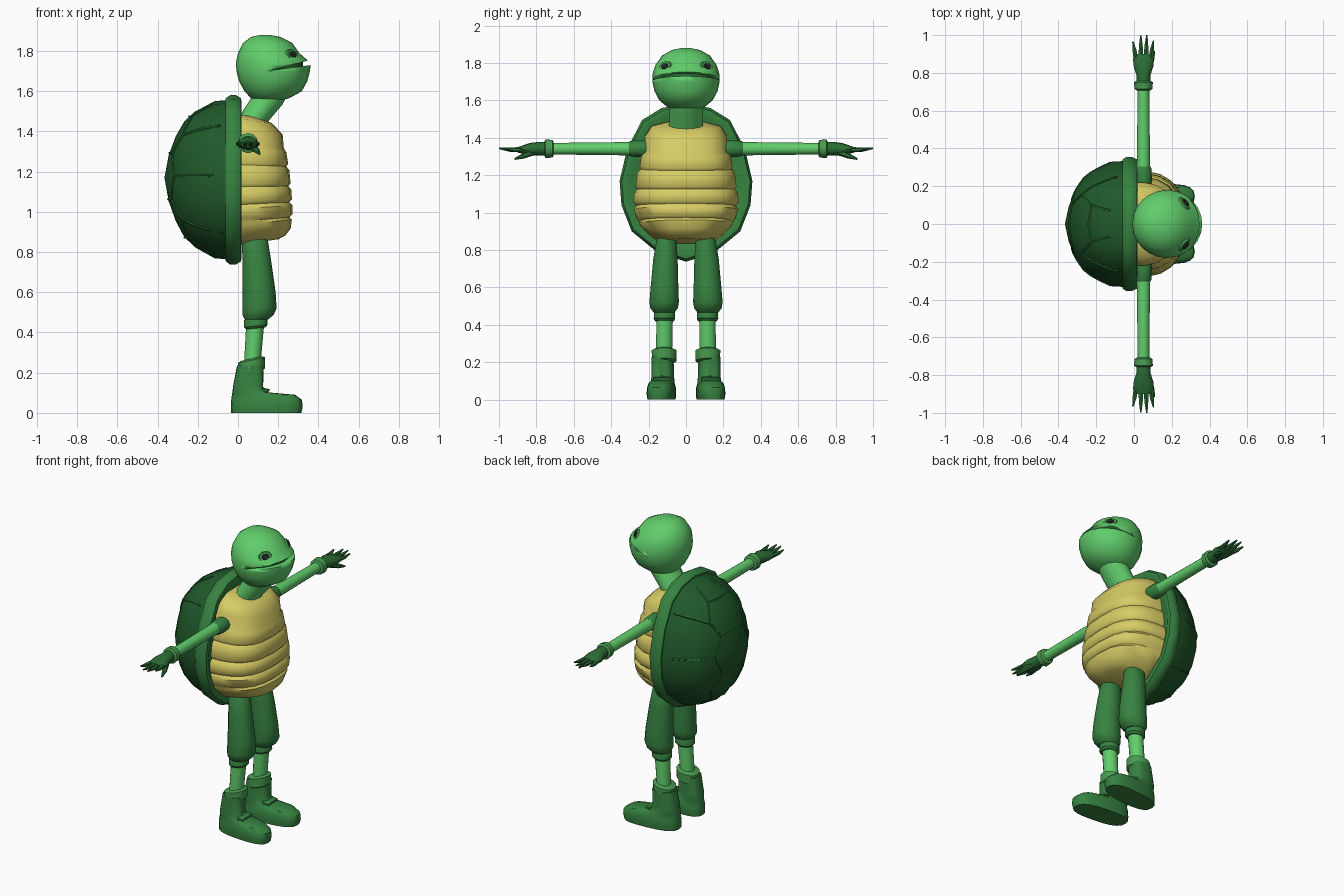
import bpy, bmesh, math
from mathutils import Vector as V

if "Cube" in bpy.data.objects:
    bpy.data.objects.remove(bpy.data.objects["Cube"])


def material(name, rgb):
    m = bpy.data.materials.new(name)
    m.diffuse_color = (*rgb, 1)
    m.use_nodes = True
    m.node_tree.nodes["Principled BSDF"].inputs["Base Color"].default_value = m.diffuse_color
    return m


SKIN = material("light green skin", (0.12, 0.62, 0.15))
CLOTH = material("mid green", (0.038, 0.225, 0.053))
TRIM = material("trim green", (0.065, 0.33, 0.08))
SHELL = material("dark shell green", (0.014, 0.10, 0.023))
SEAM = material("shell seam green", (0.02, 0.15, 0.035))
GLOVE = material("glove green", (0.024, 0.15, 0.035))
BELLY = material("belly yellow", (0.68, 0.60, 0.13))
DARK = material("eye black", (0.02, 0.02, 0.024))


def build(name, lofts, mat, mirror=False, angle=40):
    """Skin each list of rings into a closed solid; optional copy across y."""
    bm = bmesh.new()
    for rings in lofts:
        vs = [[bm.verts.new(p) for p in r] for r in rings]
        n = len(vs[0])
        for a, b in zip(vs, vs[1:]):
            for i in range(n):
                j = (i + 1) % n
                bm.faces.new((a[i], a[j], b[j], b[i]))
        bm.faces.new(vs[0])
        bm.faces.new(vs[-1])
    bmesh.ops.recalc_face_normals(bm, faces=bm.faces[:])
    me = bpy.data.meshes.new(name)
    bm.to_mesh(me)
    bm.free()
    me.materials.append(mat)
    me.shade_smooth()
    me.set_sharp_from_angle(angle=math.radians(angle))
    ob = bpy.data.objects.new(name, me)
    bpy.context.collection.objects.link(ob)
    if mirror:
        mod = ob.modifiers.new("mirror", "MIRROR")
        mod.use_axis = (False, True, False)
        mod.use_mirror_merge = False
    return ob


def ring(c, u, v, n=14, p=2.0):
    """Superellipse ring about c with half-axes u and v."""
    out = []
    for i in range(n):
        a = 2 * math.pi * i / n
        f = [math.copysign(abs(t) ** (2 / p), t) for t in (math.cos(a), math.sin(a))]
        out.append(V(c) + V(u) * f[0] + V(v) * f[1])
    return out


def flat(z, cx, cy, rx, ry, tilt=0.0, n=14, p=2.0):
    """Horizontal ring, optionally tilted so the front is higher."""
    return ring((cx, cy, z), (rx, 0, rx * tilt), (0, ry, 0), n, p)


def tube(path, radii, n=6, ref=(1, 0, 0)):
    pts, rings = [V(p) for p in path], []
    for i, p in enumerate(pts):
        t = (pts[min(i + 1, len(pts) - 1)] - pts[max(i - 1, 0)]).normalized()
        u = t.cross(V(ref)).normalized()
        r = radii[i] if isinstance(radii, (list, tuple)) else radii
        rings.append(ring(p, u * r, t.cross(u) * r, n))
    return rings


# ---- shell: egg outline in y,z about ZC, shared by rim, dome and seams
ZC = 1.17
half = [(0, 1.58), (.13, 1.56), (.235, 1.495), (.315, 1.34), (.355, 1.17),
        (.345, 1.04), (.29, .9), (.15, .785), (0, .738)]
outline = [(y, z - ZC) for y, z in half] + [(-y, z - ZC) for y, z in half[-2:0:-1]]
dome = [(.94, -.04), (.93, -.115), (.8, -.215), (.68, -.268), (.5, -.31),
        (.27, -.345), (.01, -.365)]


def section(s, x):
    return [V((x, y * s, ZC + z * s)) for y, z in outline]


build("shell_rim", [[section(s, x) for s, x in (
    (.82, 0), (.9, .018), (.965, .015), (1, -.01), (1, -.04), (.96, -.062), (.88, -.062))]], CLOTH)
build("shell_dome", [[section(s, x) for s, x in dome]], SHELL)


def on_dome(y, z):
    """Point of the dome surface behind a given y,z."""
    p = V((y, z - ZC))
    s = 0
    for a, b in zip(outline, outline[1:] + outline[:1]):
        a, e = V(a), V(b) - V(a)
        k = p.cross(e)
        if abs(k) > 1e-9 and a.cross(e) / k > 0 and -1e-6 <= a.cross(p) / k <= 1 + 1e-6:
            s = k / a.cross(e)
    for (s0, x0), (s1, x1) in zip(dome, dome[1:]):
        if s1 <= s <= s0:
            return V((x0 + (x1 - x0) * (s0 - s) / (s0 - s1), y, z))
    return V((dome[-1][1] if s < .1 else -.09, y, z))


def seam(a, b):
    steps = 6
    return tube([on_dome(*V(a).lerp(V(b), i / steps)) for i in range(steps + 1)], .0065, 5)


zig = [(.07, 1.535), (.10, 1.47), (.155, 1.38), (.105, 1.29), (.16, 1.175),
       (.105, 1.06), (.15, .97), (.09, .87), (.05, .80)]
spokes = [((.155, 1.38), (.25, 1.43)), ((.16, 1.175), (.325, 1.18)), ((.15, .97), (.25, .90))]
seams = []
for sy in (1, -1):
    for a, b in list(zip(zig, zig[1:])) + spokes:
        seams.append(seam((a[0] * sy, a[1]), (b[0] * sy, b[1])))
for i in (1, 3, 5, 7):
    seams.append(seam((-zig[i][0], zig[i][1] + .003), (zig[i][0], zig[i][1] + .003)))
build("shell_seams", seams, SEAM)

# ---- banded belly, flat at the back where it meets the shell
bands = [(1.485, .09, .10), (1.465, .17, .185), (1.41, .222, .222), (1.335, .228, .222),
         (1.315, .24, .24), (1.25, .25, .25), (1.235, .24, .245), (1.215, .255, .262),
         (1.14, .262, .272), (1.125, .25, .262), (1.105, .266, .28), (1.05, .268, .283),
         (1.035, .255, .268), (1.015, .272, .28), (.965, .272, .265), (.95, .256, .25),
         (.935, .268, .25), (.885, .262, .205), (.85, .235, .16), (.835, .2, .12)]
torso = []
for z, rx, ry in bands:
    r = flat(z, 0, 0, rx, ry, n=22, p=2.7)
    for q in r:
        q.x = q.x if q.x > 0 else q.x * .1
        q.z -= .45 * (z - 1.15) * q.x
    torso.append(r)
build("belly", [torso], BELLY, angle=50)

# ---- neck and head
build("neck", [[ring((x, 0, z), (r, 0, -.4 * r), (0, ry, 0)) for x, z, r, ry in (
    (.05, 1.40, .065, .095), (.09, 1.48, .064, .092), (.15, 1.56, .07, .09), (.18, 1.62, .07, .09))]], SKIN)

levels = [(1.88, .11, .16, .025), (1.87, .065, .21, .075), (1.84, .025, .27, .128),
          (1.79, 0, .305, .163), (1.755, -.008, .345, .175), (1.735, -.01, .362, .18),
          (1.70, -.008, .358, .18), (1.65, .005, .345, .169), (1.6, .032, .318, .142),
          (1.565, .065, .255, .1), (1.55, .1, .2, .055)]
head = build("head", [[flat(z, (b + f) / 2, 0, (f - b) / 2, ry, n=24) for z, b, f, ry in levels]], SKIN)

wedge = [(.165, 1.703), (.42, 1.738), (.42, 1.772)]
cutter = build("mouth_cutter", [[[V((x, y, z)) for x, z in wedge] for y in (-.3, .3)]], SKIN)
cutter.hide_render = True
cutter.display_type = "WIRE"
cut = head.modifiers.new("mouth", "BOOLEAN")
cut.operation = "DIFFERENCE"
cut.object = cutter
build("mouth_interior", [[flat(z, .165, 0, .158, .158, n=20) for z in (1.69, 1.765)]], GLOVE)

# eyes: a flat patch with a dark plate on it
nrm = V((.7, .59, .4)).normalized()
side = nrm.cross(V((0, 0, 1))).normalized()
up = side.cross(nrm)
spot = V((.271, .112, 1.781))


def disc(r, d0, d1, n):
    return [ring(spot + nrm * d, side * r * k, up * r * k * .8, n) for d, k in ((d0, 1), (d1, .85))]


build("eye_patch", [disc(.044, -.012, .003, 12)], TRIM, True)
build("eye", [disc(.024, .002, .010, 6)], DARK, True)

# ---- arms, built at +y and mirrored
AX, AZ = .05, 1.342


def arm(*rows):
    return [ring((AX, y, AZ), (r, 0, 0), (0, 0, r), 12) for y, r in rows]


build("sleeve", [arm((.19, .04), (.235, .045), (.295, .042), (.305, .036))], CLOTH, True)
build("arm", [arm((.28, .036), (.5, .033), (.73, .031))], SKIN, True)
build("wrist_cuff", [arm((.708, .036), (.715, .047), (.75, .05), (.757, .04))], TRIM, True)
palm = [ring((.05, y, z), (rx, 0, 0), (0, 0, rz), 12) for y, z, rx, rz in (
    (.74, AZ, .036, .036), (.79, AZ, .038, .036), (.835, 1.34, .052, .033),
    (.875, 1.337, .055, .022), (.9, 1.336, .046, .014))]
fingers = [tube([(x0, .87, 1.337), ((x0 + x1) / 2, (.88 + y) / 2, 1.337), (x1, y, 1.344)],
                [.014, .012, .004]) for x0, x1, y in
           ((.01, -.006, .965), (.036, .036, .998), (.063, .068, 1.0), (.088, .103, .97))]
thumb = tube([(.07, .82, 1.325), (.095, .87, 1.303), (.108, .915, 1.287)], [.02, .014, .005])
build("glove", [palm, thumb] + fingers, GLOVE, True)

# ---- legs
build("trouser_leg", [[flat(*r) for r in (
    (.89, .085, .10, .05, .035), (.85, .085, .105, .065, .055), (.75, .094, .11, .072, .067),
    (.6, .105, .115, .082, .076), (.52, .107, .117, .085, .081), (.488, .1, .117, .078, .075),
    (.465, .092, .117, .058, .056))]], CLOTH, True)
build("knee_band", [[flat(z, .088, .115, r, r, .1) for z, r in (
    (.478, .05), (.465, .058), (.432, .059), (.42, .048))]], CLOTH, True)
build("shin", [[flat(.2, .068, .118, .04, .044), flat(.45, .086, .114, .045, .045)]], SKIN, True)
build("boot_cuff", [[flat(z, .067, .117, r, r, .22) for z, r in (
    (.2, .056), (.208, .067), (.262, .068), (.27, .052))]], TRIM, True)

# ---- boots: stacked outlines from sole to ankle, toes turned slightly out
boot = []
for z, back, front, ry in ((0, -.035, .315, .072), (.03, -.036, .322, .076), (.065, -.034, .318, .074),
                           (.09, -.03, .285, .066), (.102, -.028, .15, .062), (.13, -.025, .125, .06),
                           (.235, -.005, .128, .058)):
    r = flat(z, (back + front) / 2, .12, (front - back) / 2, ry, n=20, p=2.7)
    for q in r:
        q.y += .08 * q.x
    boot.append(r)
build("boot", [boot], CLOTH, True)
build("boot_tongue", [[ring((x, .128, z), (.004, 0, .01), (0, .05, 0), 10, 3)
                       for x, z in ((.08, .122), (.155, .108))]], CLOTH, True)
